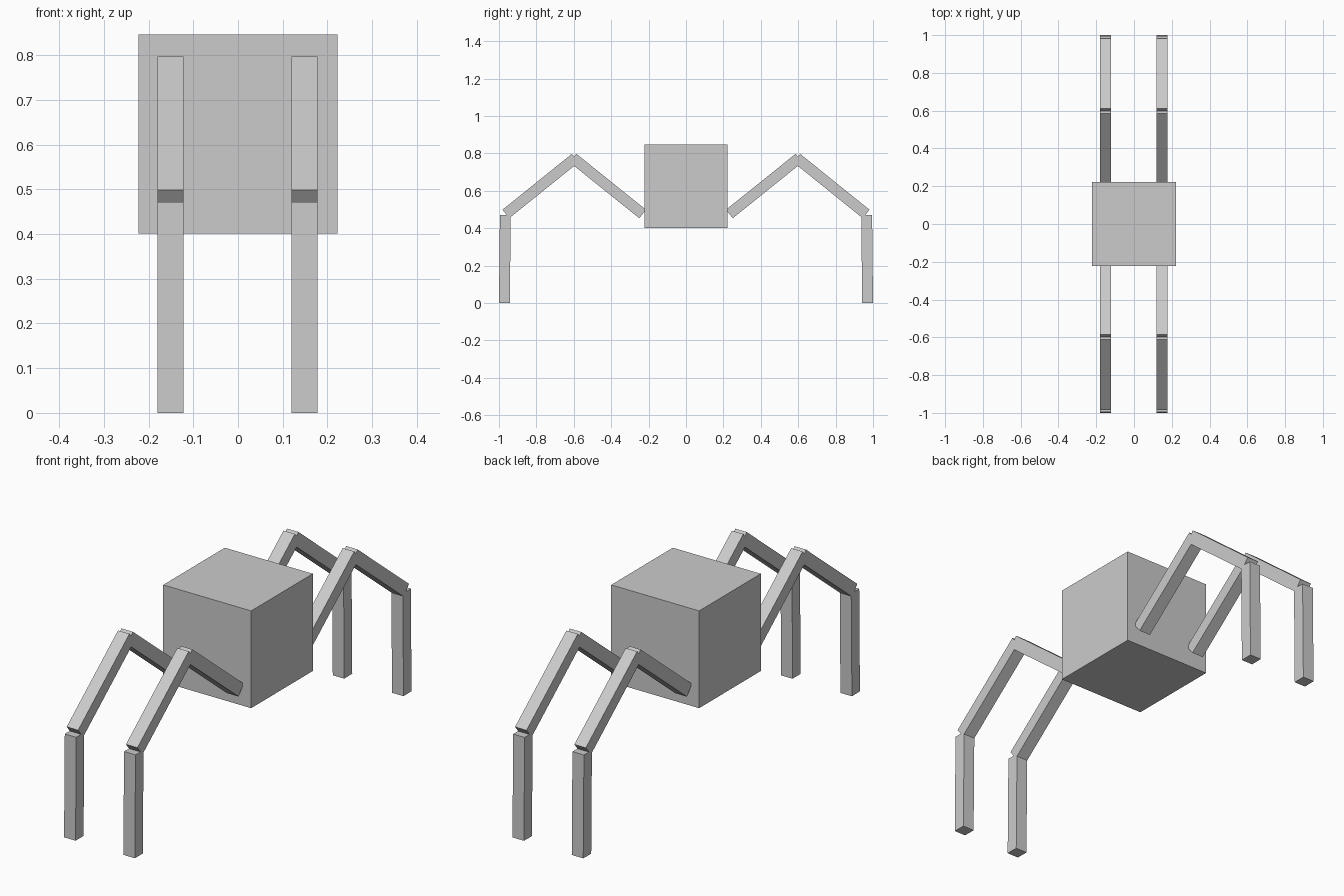
import bpy
from mathutils import Vector, Matrix

if "Cube" in bpy.data.objects:
    bpy.data.objects.remove(bpy.data.objects["Cube"])

WIDTH = 0.058  # square section of every leg segment


def box(name, matrix):
    bpy.ops.mesh.primitive_cube_add(size=1)
    ob = bpy.context.object
    ob.name = ob.data.name = name
    ob.data.transform(matrix)
    return ob


def segment(name, x, start, end):
    """Square bar between two (y, z) points in the plane at x."""
    a, b = Vector((x, *start)), Vector((x, *end))
    along = b - a
    side = Vector((1, 0, 0))
    across = along.normalized().cross(side)
    rot = Matrix((side, across, along.normalized())).transposed().to_4x4()
    if rot.determinant() < 0:
        rot = rot @ Matrix.Diagonal((1, -1, 1, 1))
    return box(name, Matrix.Translation((a + b) / 2) @ rot
               @ Matrix.Diagonal((WIDTH, WIDTH, along.length, 1)))


# Cube body
box("body", Matrix.Translation((0, 0, 0.624)) @ Matrix.Diagonal((0.445, 0.445, 0.445, 1)))

# Three-part legs, two at the front and two at the back: (y, z) ends
PARTS = {
    "upper_leg": ((0.232, 0.476), (0.604, 0.775)),
    "middle_leg": ((0.592, 0.775), (0.963, 0.476)),
    "lower_leg": ((0.966, 0.471), (0.971, 0.0)),
}
for end_name, sy in (("front", -1), ("back", 1)):
    for side_name, x in (("left", -0.151), ("right", 0.149)):
        for part, (p, q) in PARTS.items():
            segment(f"{end_name}_{side_name}_{part}", x,
                    (p[0] * sy, p[1]), (q[0] * sy, q[1]))
